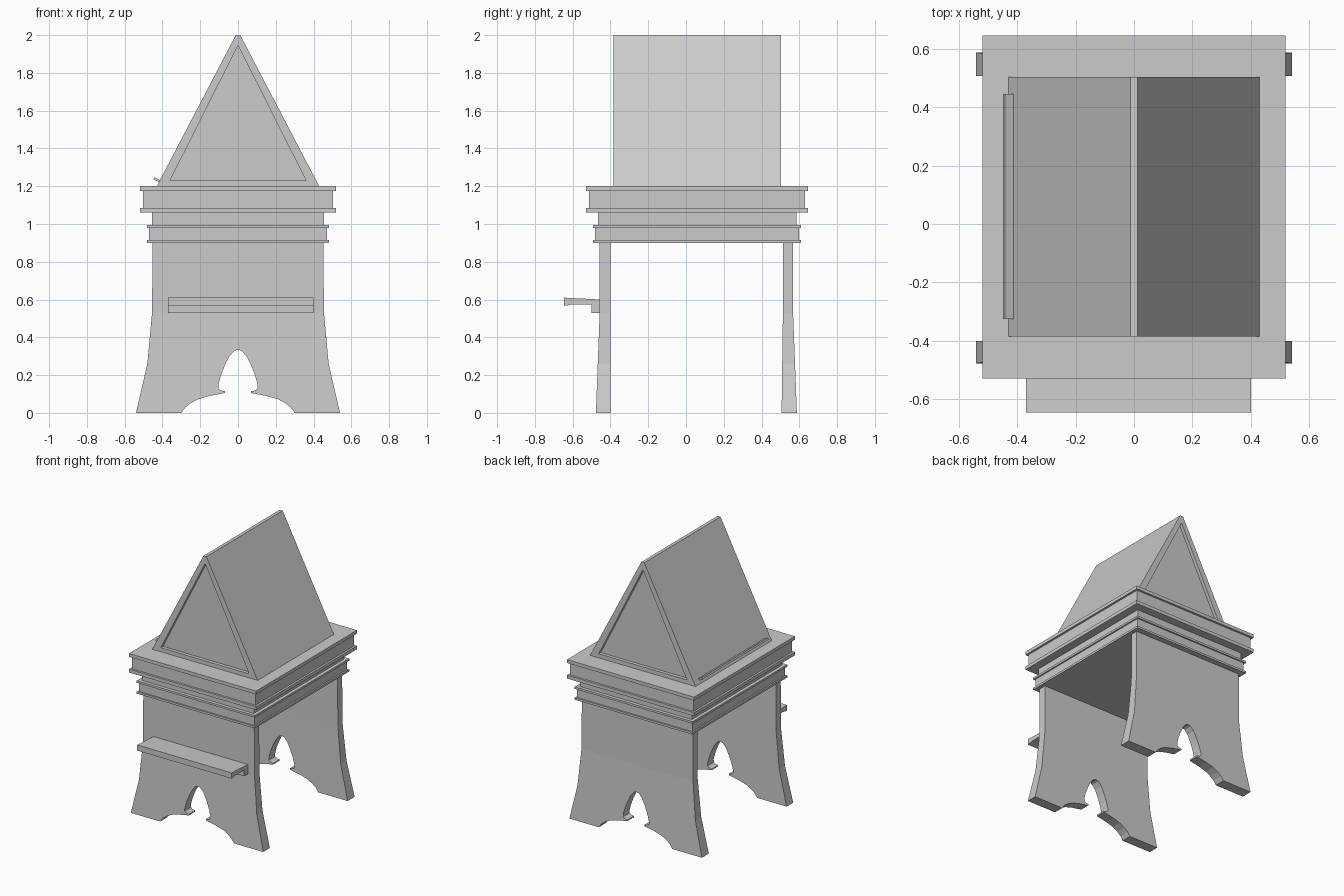
import bpy, bmesh
from mathutils import Vector

if "Cube" in bpy.data.objects:
    bpy.data.objects.remove(bpy.data.objects["Cube"], do_unlink=True)

grey = bpy.data.materials.new("plain_grey")
grey.use_nodes = True
colour = (0.6, 0.6, 0.6, 1)
grey.diffuse_color = colour
grey.node_tree.nodes["Principled BSDF"].inputs["Base Color"].default_value = colour


def finish(name, bm):
    bmesh.ops.recalc_face_normals(bm, faces=bm.faces)
    mesh = bpy.data.meshes.new(name)
    bm.to_mesh(mesh)
    bm.free()
    mesh.materials.append(grey)
    obj = bpy.data.objects.new(name, mesh)
    bpy.context.collection.objects.link(obj)
    return obj


def prism(points, axis, start, end):
    """Extrude a profile along x or y; the profile's second value is z."""
    bm = bmesh.new()
    place = (lambda a, z: (start, a, z)) if axis == "x" else (lambda a, z: (a, start, z))
    face = bm.faces.new([bm.verts.new(place(a, z)) for a, z in points])
    ext = bmesh.ops.extrude_face_region(bm, geom=[face])["geom"]
    move = Vector((end - start, 0, 0)) if axis == "x" else Vector((0, end - start, 0))
    bmesh.ops.translate(bm, vec=move, verts=[g for g in ext if isinstance(g, bmesh.types.BMVert)])
    bmesh.ops.recalc_face_normals(bm, faces=bm.faces)
    return bm


def mirrored(half):
    """Complete a half outline that starts and ends near x = 0."""
    return half + [(-x, z) for x, z in reversed(half) if x > 0]


# Flared end panels with a cusped arch between the feet
half_panel = [(0, 0.335), (0.02, 0.328), (0.045, 0.30), (0.07, 0.25), (0.09, 0.20),
              (0.104, 0.15), (0.104, 0.128), (0.09, 0.118), (0.068, 0.115), (0.07, 0.105),
              (0.15, 0.09), (0.21, 0.073), (0.25, 0.052), (0.28, 0.028), (0.30, 0),
              (0.54, 0), (0.48, 0.26), (0.455, 0.53), (0.452, 0.91)]


def panel(name, inner, outer, toe_in):
    bm = prism(mirrored(half_panel), "y", inner, outer)
    for z in (0.05, 0.26, 0.53):
        bmesh.ops.bisect_plane(bm, geom=bm.verts[:] + bm.edges[:] + bm.faces[:],
                               plane_co=(0, 0, z), plane_no=(0, 0, 1))
    side = 1 if outer > inner else -1
    for v in bm.verts:
        flare = max(0, 1 - v.co.z / 0.53)
        if abs(v.co.y - outer) < 0.001:
            v.co.y += side * 0.02 * flare
        else:
            v.co.y -= side * toe_in * flare
    bmesh.ops.triangulate(bm, faces=[f for f in bm.faces if len(f.verts) > 4])
    return finish(name, bm)


panel("front_panel", -0.40, -0.457, 0)
panel("back_panel", 0.513, 0.567, 0.007)

# Stacked cornice mouldings: bottom, top, overhang beyond the neck block
tiers = [("lower_bead", 0.90, 0.915, 0.025), ("lower_band", 0.915, 0.98, 0.014),
         ("middle_bead", 0.98, 0.995, 0.025), ("neck", 0.995, 1.06, 0),
         ("upper_bead", 1.06, 1.085, 0.062), ("upper_band", 1.085, 1.175, 0.047),
         ("top_slab", 1.175, 1.20, 0.062)]
for name, low, high, over in tiers:
    x, front, back = 0.456 + over, -0.467 - over, 0.584 + over
    finish(name, prism([(-x, low), (x, low), (x, high), (-x, high)], "y", front, back))

# Steep gabled roof with recessed triangular gables
bm = prism([(-0.43, 1.20), (0.43, 1.20), (0.012, 2.0), (-0.012, 2.0)], "y", -0.385, 0.503)
roof = finish("gabled_roof", bm)
for name, start, end in (("front_gable_cutter", -0.5, -0.36), ("back_gable_cutter", 0.478, 0.6)):
    cutter = finish(name, prism([(-0.36, 1.23), (0.36, 1.23), (0, 1.945)], "y", start, end))
    cutter.hide_render = True
    cutter.hide_viewport = True
    cut = roof.modifiers.new(name, "BOOLEAN")
    cut.operation = "DIFFERENCE"
    cut.solver = "EXACT"
    cut.object = cutter

# Thin ledge along the right roof slope
finish("roof_ledge", prism([(-0.448, 1.236), (-0.412, 1.218), (-0.406, 1.23), (-0.442, 1.248)],
                           "y", -0.325, 0.445))

# Front shelf with a mounting lip
finish("front_shelf", prism([(-0.645, 0.61), (-0.645, 0.568), (-0.63, 0.568), (-0.60, 0.575),
                             (-0.50, 0.575), (-0.50, 0.53), (-0.45, 0.53), (-0.45, 0.60)],
                            "x", -0.37, 0.40))
